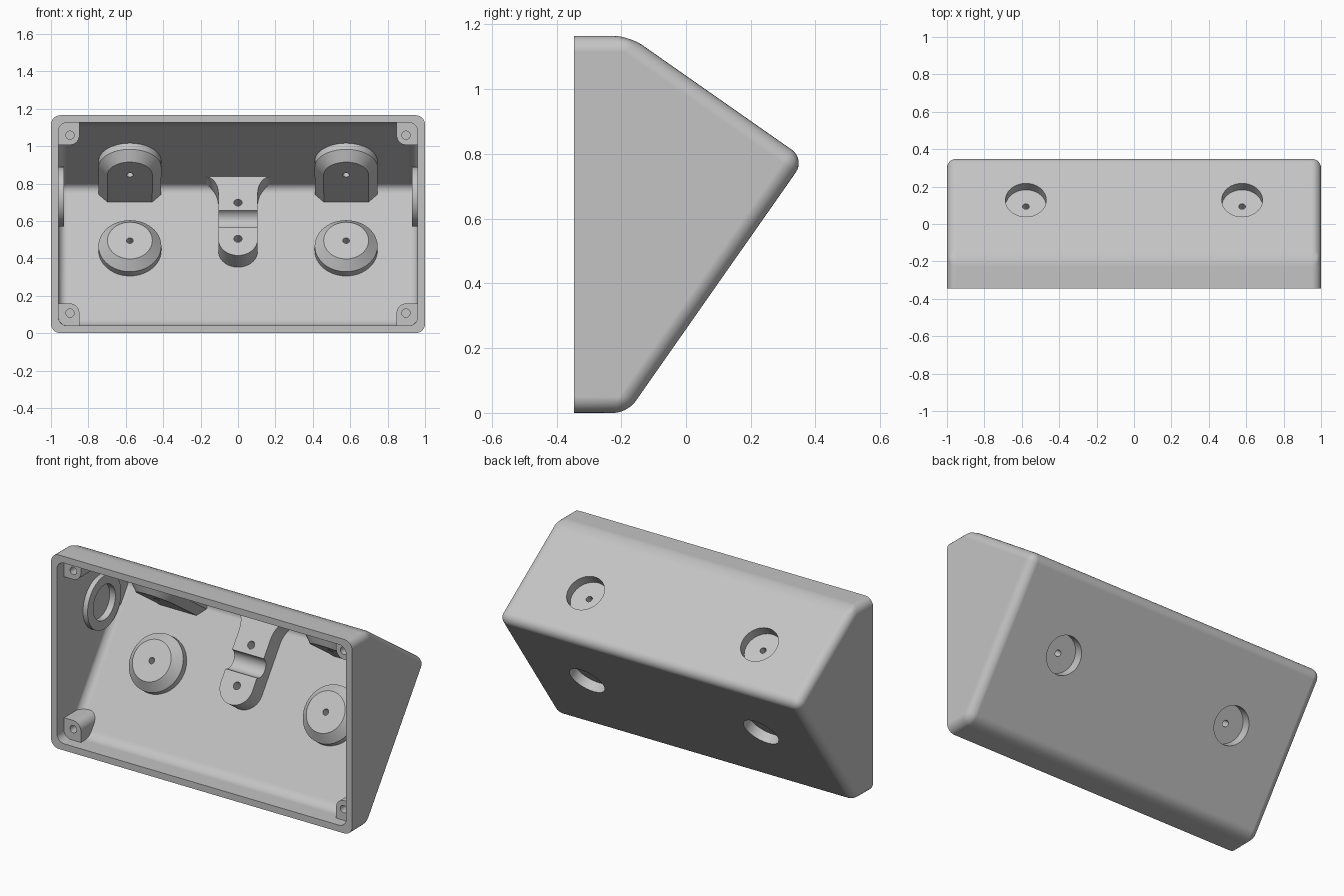
import bpy, bmesh
from math import sin, cos, pi, radians
from mathutils import Matrix, Vector

default = bpy.data.objects.get("Cube")
if default:
    bpy.data.objects.remove(default, do_unlink=True)

TILT = radians(55)
C, S = cos(TILT), sin(TILT)
APEX = Vector((0, 0.368, 0.784))
HEIGHT, FRONT, WALL = 1.165, -0.346, 0.04
helpers = []


def frame(along, normal, origin):
    """Local frame: x across, y along a wall, z into the cavity."""
    x = along.cross(normal)
    m = Matrix((x, along, normal)).transposed().to_4x4()
    m.translation = origin
    return m


LOWER = frame(Vector((0, -C, -S)), Vector((0, -S, C)), APEX)
UPPER = frame(Vector((0, -S, C)), Vector((0, -C, -S)), APEX)
SIDE = frame(Vector((0, 1, 0)), Vector((1, 0, 0)), Vector())
FACE = frame(Vector((0, 0, 1)), Vector((0, -1, 0)), Vector())


def make_object(name, bm):
    bmesh.ops.recalc_face_normals(bm, faces=bm.faces)
    mesh = bpy.data.meshes.new(name)
    bm.to_mesh(mesh)
    bm.free()
    obj = bpy.data.objects.new(name, mesh)
    bpy.context.collection.objects.link(obj)
    return obj


def loft(name, matrix, layers):
    """Closed solid through layers of (outline, depth)."""
    bm = bmesh.new()
    rings = [[bm.verts.new(matrix @ Vector((x, y, d))) for x, y in pts]
             for pts, d in layers]
    n = len(rings[0])
    for a, b in zip(rings, rings[1:]):
        for i in range(n):
            j = (i + 1) % n
            bm.faces.new((a[i], a[j], b[j], b[i]))
    bm.faces.new(rings[0])
    bm.faces.new(rings[-1])
    obj = make_object(name, bm)
    obj.hide_render = True
    helpers.append(obj)
    return obj


def outline(x, y, r, stretch=0.0, n=48):
    """Circle, optionally stretched toward local -y."""
    pts = []
    for i in range(n):
        a = 2 * pi * i / n
        drop = stretch if i > n / 2 else 0
        pts.append((x + r * cos(a), y + r * sin(a) - drop))
    return pts


def cylinder(name, matrix, x, y, r, d0, d1):
    ring = outline(x, y, r)
    return loft(name, matrix, [(ring, d0), (ring, d1)])


def body(name, half_x, wall, front, radius):
    """Wedge-backed box with every edge rounded except the front ones."""
    apex = APEX + Vector((0, -S - C, C - S)) * wall
    low = apex + Vector((0, -C, -S)) * ((apex.z - wall) / S)
    top = apex + Vector((0, -S, C)) * ((HEIGHT - wall - apex.z) / C)
    profile = [(front, wall), (low.y, low.z), (apex.y, apex.z),
               (top.y, top.z), (front, HEIGHT - wall)]
    bm = bmesh.new()
    a, b = [[bm.verts.new((x, y, z)) for y, z in profile]
            for x in (-half_x, half_x)]
    bm.faces.new(a)
    bm.faces.new(b)
    for i in range(5):
        j = (i + 1) % 5
        bm.faces.new((a[i], a[j], b[j], b[i]))
    bmesh.ops.recalc_face_normals(bm, faces=bm.faces)
    edges = [e for e in bm.edges
             if any(v.co.y > front + 0.01 for v in e.verts)]
    bmesh.ops.bevel(bm, geom=edges, offset=radius, segments=7,
                    affect='EDGES', profile=0.5, clamp_overlap=True)
    return make_object(name, bm)


def subtract(target, cutter):
    mod = target.modifiers.new("cut", 'BOOLEAN')
    mod.operation = 'DIFFERENCE'
    mod.solver = 'EXACT'
    mod.object = cutter


enclosure = body("enclosure", 1.0, 0.0, FRONT, 0.05)
cavity = body("cavity", 1.0 - WALL, WALL, FRONT - 0.1, 0.045)
cavity.hide_render = True
helpers.append(cavity)
solids, voids = [], []

for side in (-1, 1):
    # Foot bosses on both sloped walls, with outside recesses and screw holes
    for wall, y, stretch in ((LOWER, 0.444, 0), (UPPER, 0.293, 0.35)):
        x = side * 0.578
        solids.append(loft("foot_boss", wall, [
            (outline(x, y, 0.168, stretch), 0.01),
            (outline(x, y, 0.168, stretch), 0.08),
            (outline(x, y, 0.12, stretch), 0.13)]))
        voids.append(cylinder("foot_recess", wall, x, y, 0.109, -0.1, 0.06))
        voids.append(cylinder("foot_hole", wall, x, y, 0.018, 0.03, 0.17))

    # Corner screw posts, rounded toward the middle
    for z, up in ((0.107, 1), (HEIGHT - 0.107, -1)):
        pts = [(0.99, -0.09), (0.99, 0.052)]
        pts += [(0.9 + 0.052 * cos(a), 0.052 * sin(a))
                for a in [pi / 2 + pi / 2 * i / 10 for i in range(11)]]
        pts.append((0.848, -0.09))
        # FACE has its local x reversed or not; symmetry makes it immaterial
        ring = [(side * px, z + up * pz) for px, pz in pts]
        solids.append(loft("screw_post", FACE, [(ring, 0.28), (ring, 0.0)]))
        voids.append(cylinder("post_hole", FACE, side * 0.898, z,
                              0.022, 0.3, 0.18))

    # Ringed pocket inside each end wall, tied to the back ridge
    sx = SIDE.copy()
    sx.col[2] = Vector((side, 0, 0, 0))
    zs = 0.73 if (SIDE @ Vector((1, 0, 0))).z > 0 else -0.73
    solids.append(cylinder("end_ring", sx, zs, 0.06, 0.16, 0.93, 0.99))
    tie = [(zs - 0.06, 0.1), (zs + 0.06, 0.1),
           (zs + 0.1, 0.4), (zs - 0.1, 0.4)]
    solids.append(loft("end_tie", sx, [(tie, 0.935), (tie, 0.99)]))
    voids.append(cylinder("end_pocket", sx, zs, 0.06, 0.105, 0.9, 0.968))

# Cable clamp block: rounded lower end, flared where it joins the top slope
half = [(0.105 * cos(a), 0.45 + 0.105 * sin(a))
        for a in [pi / 2 - pi / 2 * i / 12 for i in range(13)]]
half += [(0.175 - 0.07 * cos(a), 0.15 - 0.11 * sin(a))
         for a in [pi / 2 * i / 8 for i in range(9)]]
half.append((0.175, -0.05))
clamp = half + [(-x, y) for x, y in reversed(half[1:])]
solids.append(loft("clamp_block", LOWER, [(clamp, 0.01), (clamp, 0.15)]))
for y in (0.21, 0.446):
    voids.append(cylinder("clamp_hole", LOWER, 0, y, 0.022, 0.06, 0.17))
groove_frame = frame(Vector((0, S, -C)), Vector((1, 0, 0)),
                     LOWER @ Vector((0, 0.318, 0.155)))
voids.append(cylinder("clamp_groove", groove_frame, 0, 0, 0.056, -0.13, 0.13))

# Hollow out the shell around the bosses, then cut the holes
for obj in solids:
    subtract(cavity, obj)
subtract(enclosure, cavity)
for obj in voids:
    subtract(enclosure, obj)

bpy.context.view_layer.update()
graph = bpy.context.evaluated_depsgraph_get()
result = bpy.data.meshes.new_from_object(enclosure.evaluated_get(graph))
enclosure.modifiers.clear()
enclosure.data = result
for obj in helpers:
    bpy.data.objects.remove(obj, do_unlink=True)

# Single grey plastic
grey = bpy.data.materials.new("grey plastic")
grey.use_nodes = True
colour = (0.55, 0.55, 0.55, 1)
grey.diffuse_color = colour
grey.node_tree.nodes["Principled BSDF"].inputs["Base Color"].default_value = colour
result.materials.clear()
result.materials.append(grey)

bpy.ops.object.select_all(action='DESELECT')
enclosure.select_set(True)
bpy.context.view_layer.objects.active = enclosure
bpy.ops.object.shade_smooth_by_angle(angle=radians(30))
weighted = enclosure.modifiers.new("weighted normals", 'WEIGHTED_NORMAL')
weighted.keep_sharp = True
